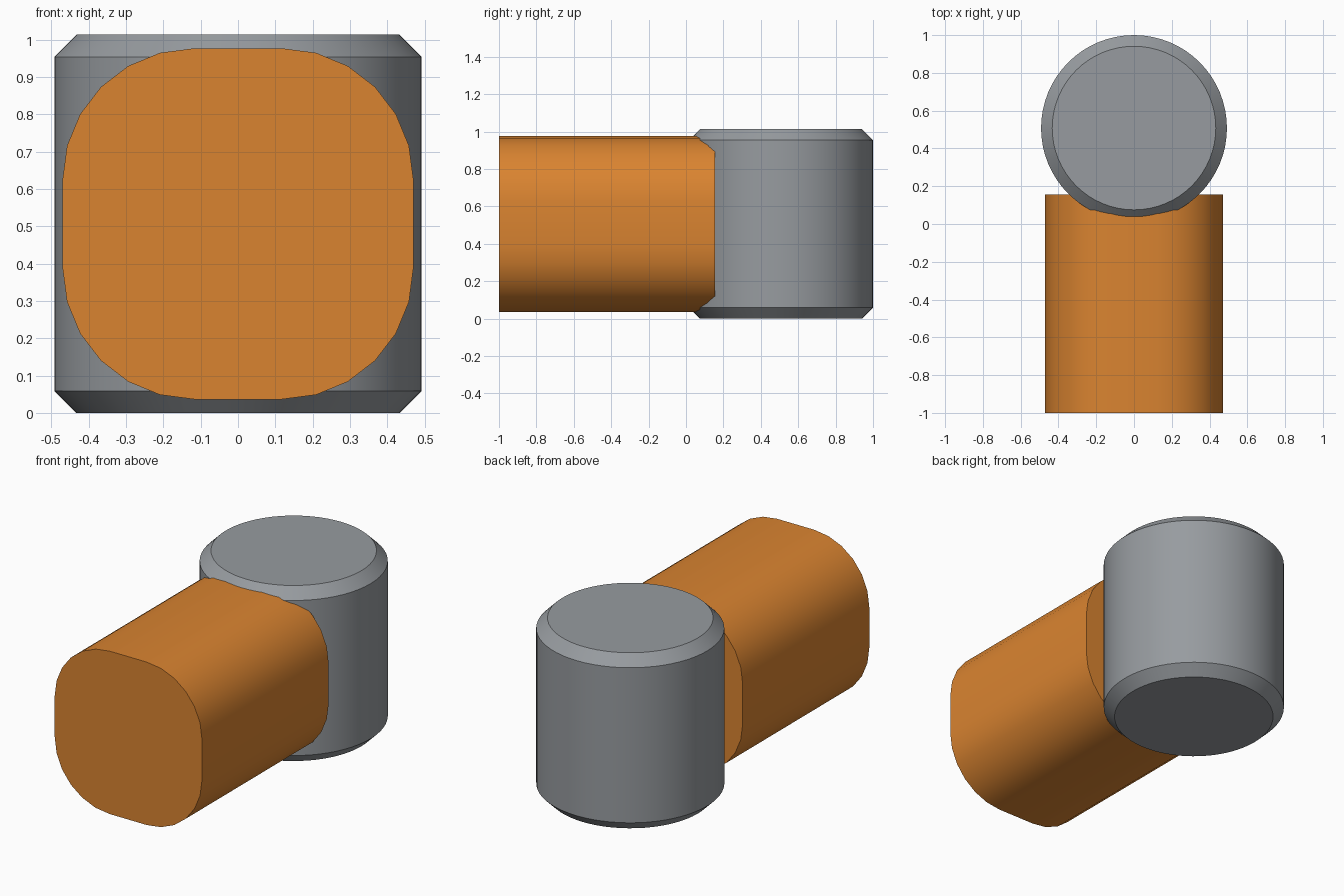
import bpy, bmesh, math

cube = bpy.data.objects.get("Cube")
if cube:
    bpy.data.objects.remove(cube, do_unlink=True)


def make_material(name, color):
    mat = bpy.data.materials.new(name)
    mat.use_nodes = True
    mat.diffuse_color = (*color, 1)
    mat.node_tree.nodes["Principled BSDF"].inputs["Base Color"].default_value = (*color, 1)
    return mat


def finish(name, bm, mat):
    bmesh.ops.recalc_face_normals(bm, faces=bm.faces)
    mesh = bpy.data.meshes.new(name)
    bm.to_mesh(mesh)
    bm.free()
    mesh.materials.append(mat)
    obj = bpy.data.objects.new(name, mesh)
    bpy.context.collection.objects.link(obj)
    bpy.ops.object.select_all(action='DESELECT')
    obj.select_set(True)
    bpy.context.view_layer.objects.active = obj
    bpy.ops.object.shade_smooth_by_angle(angle=math.radians(30))
    return obj


def loft(bm, rings):
    """Skin equal-length rings of points and cap both ends."""
    loops = [[bm.verts.new(p) for p in ring] for ring in rings]
    n = len(loops[0])
    for a, b in zip(loops, loops[1:]):
        for i in range(n):
            j = (i + 1) % n
            bm.faces.new((a[i], a[j], b[j], b[i]))
    bm.faces.new(loops[0])
    bm.faces.new(loops[-1])


orange = make_material("orange", (0.70, 0.23, 0.03))
grey = make_material("grey", (0.31, 0.33, 0.35))

# Upright chamfered drum at the back
SIDES, RADIUS, CHAMFER, HEIGHT, CENTRE_Y = 64, 0.492, 0.059, 1.013, 0.508
profile = [(RADIUS - CHAMFER, 0), (RADIUS, CHAMFER),
           (RADIUS, HEIGHT - CHAMFER), (RADIUS - CHAMFER, HEIGHT)]
bm = bmesh.new()
loft(bm, [[(r * math.cos(math.tau * i / SIDES),
            CENTRE_Y + r * math.sin(math.tau * i / SIDES), z)
           for i in range(SIDES)] for r, z in profile])
finish("drum", bm, grey)

# Horizontal bar with broadly rounded corners, running forward
HALF, CORNER, STEPS = 0.47, 0.352, 6
section = []
for quarter, (sx, sz) in enumerate([(1, 1), (-1, 1), (-1, -1), (1, -1)]):
    for i in range(STEPS + 1):
        a = (quarter + i / STEPS) * math.pi / 2
        section.append((sx * (HALF - CORNER) + CORNER * math.cos(a),
                        HEIGHT / 2 + sz * (HALF - CORNER) + CORNER * math.sin(a)))
bm = bmesh.new()
loft(bm, [[(x, y, z) for x, z in section] for y in (-1, 0.155)])
finish("bar", bm, orange)
